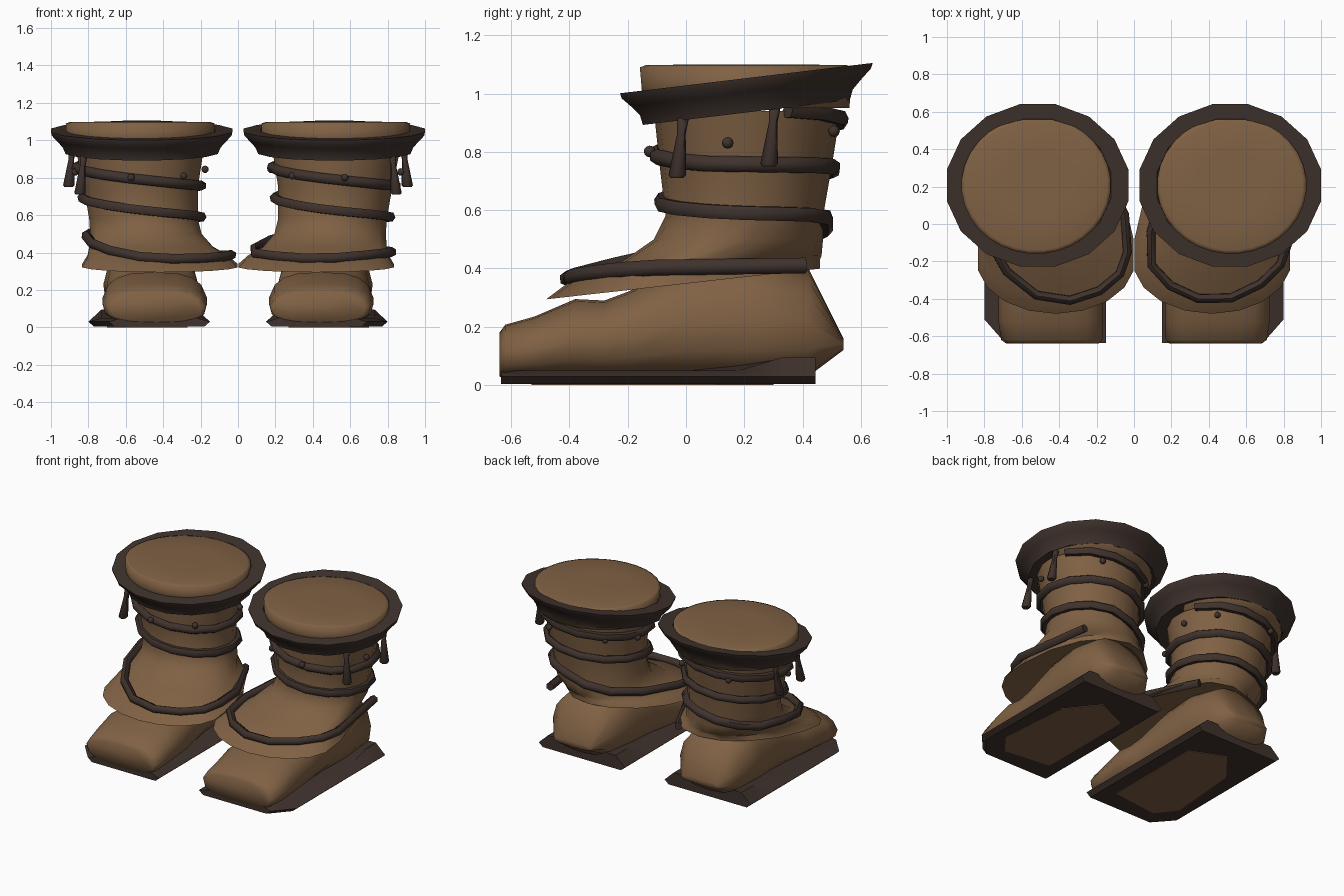
import bpy, bmesh
from math import sin, cos, pi, radians, copysign
from mathutils import Vector

default_cube = bpy.data.objects.get("Cube")
if default_cube:
    bpy.data.objects.remove(default_cube, do_unlink=True)


def make_material(name, colour):
    mat = bpy.data.materials.new(name)
    mat.use_nodes = True
    mat.diffuse_color = (*colour, 1)
    mat.node_tree.nodes["Principled BSDF"].inputs["Base Color"].default_value = (*colour, 1)
    return mat


brown = make_material("brown leather", (0.215, 0.12, 0.058))
dark = make_material("dark leather", (0.05, 0.032, 0.026))


def smooth(obj, angle):
    bpy.ops.object.select_all(action="DESELECT")
    obj.select_set(True)
    bpy.context.view_layer.objects.active = obj
    bpy.ops.object.shade_smooth_by_angle(angle=radians(angle))


def loft(name, rings, mat, side, angle=45):
    """Skin closed rings of points, cap both ends; side mirrors x."""
    bm = bmesh.new()
    loops = [[bm.verts.new((side * x, y, z)) for x, y, z in ring] for ring in rings]
    for low, high in zip(loops, loops[1:]):
        for i in range(len(low)):
            j = (i + 1) % len(low)
            bm.faces.new((low[i], low[j], high[j], high[i]))
    bm.faces.new(loops[0])
    bm.faces.new(loops[-1])
    bmesh.ops.recalc_face_normals(bm, faces=bm.faces)
    mesh = bpy.data.meshes.new(name)
    bm.to_mesh(mesh)
    bm.free()
    mesh.materials.append(mat)
    obj = bpy.data.objects.new(name, mesh)
    bpy.context.collection.objects.link(obj)
    smooth(obj, angle)


def egg_point(a, x0, x1, y0, ym, y1, z, tilt):
    """Point on an oval whose front and back radii differ, tilted along y."""
    s = sin(a)
    y = ym + s * ((y1 - ym) if s > 0 else (ym - y0))
    return Vector(((x0 + x1) / 2 + cos(a) * (x1 - x0) / 2, y, z + tilt * y))


def egg_ring(params, count):
    return [egg_point(2 * pi * (i + 0.5) / count, *params) for i in range(count)]


def oval_ring(x, rx, ry, z, tilt, count):
    y = 0.207
    return egg_ring((x - rx, x + rx, y - ry, y, y + ry, z, tilt), count)


# Shaft levels from skirt lip to top: x0, x1, y0, ym, y1, z, tilt
SHAFT = [
    (-0.005, 0.84, -0.48, -0.2, 0.46, 0.348, 0.112),
    (0.05, 0.81, -0.40, -0.15, 0.46, 0.39, 0.09),
    (0.13, 0.80, -0.22, 0.0, 0.465, 0.43, 0.03),
    (0.19, 0.795, -0.11, 0.18, 0.47, 0.5, 0),
    (0.21, 0.80, -0.07, 0.2, 0.47, 0.58, 0),
    (0.21, 0.83, -0.09, 0.2, 0.50, 0.75, 0),
    (0.18, 0.87, -0.11, 0.2, 0.53, 0.94, 0),
]
SKIRT_INSIDE = (0.22, 0.66, -0.25, -0.1, 0.40, 0.37, 0.1)

# Foot sections from toe to heel: y, x centre, half width, bottom, top
FOOT = [
    (-0.64, 0.435, 0.245, 0.03, 0.18),
    (-0.62, 0.44, 0.27, 0.02, 0.207),
    (-0.52, 0.445, 0.28, 0.02, 0.235),
    (-0.38, 0.445, 0.28, 0.02, 0.295),
    (-0.28, 0.445, 0.27, 0.02, 0.29),
    (-0.2, 0.45, 0.26, 0.02, 0.32),
    (0, 0.46, 0.25, 0.02, 0.42),
    (0.2, 0.47, 0.25, 0.02, 0.44),
    (0.42, 0.48, 0.23, 0.03, 0.4),
    (0.54, 0.48, 0.14, 0.12, 0.16),
]

# Wrapped cord: turn -> shaft level; upper turns shared, last turn per boot
UPPER_CORD = [(0.1, 5.95), (0.5, 5.5), (0.75, 5.15), (0.9, 5), (1.2, 4.95),
              (1.5, 4.6), (1.75, 4.2), (1.9, 4.05), (2.2, 3.9)]
LOWER_CORD = {
    1: [(2.4, 2.5), (2.55, 1.3), (2.75, 1), (2.9, 1.3), (3, 1.3)],
    -1: [(2.5, 2.7), (2.68, 1.3), (2.75, 1), (3, 1)],
}
CORD_TAIL = {1: [(0.74, 0.41, 0.41)], -1: [(-0.05, 0.05, 0.385), (-0.21, 0.38, 0.385)]}


def squarish(v):
    return copysign(abs(v) ** 0.7, v)


def foot_ring(y, xc, half, low, high, count=16):
    """Rounded section, narrower towards the top."""
    ring = []
    for i in range(count):
        a = 2 * pi * i / count
        across, up = squarish(cos(a)), squarish(sin(a))
        ring.append((xc + half * across * (1 - 0.12 * max(up, 0)), y,
                     (low + high) / 2 + (high - low) / 2 * up))
    return ring


def shaft_point(a, level):
    """Point on the shaft surface at a fractional level."""
    i = min(int(level), len(SHAFT) - 2)
    return egg_point(a, *SHAFT[i]).lerp(egg_point(a, *SHAFT[i + 1]), level - i)


def key_value(keys, t):
    for (t0, v0), (t1, v1) in zip(keys, keys[1:]):
        if t <= t1:
            return v0 + (v1 - v0) * max(0, t - t0) / (t1 - t0)
    return keys[-1][1]


def make_cord(name, side):
    points, steps = [], 14
    for i in range(1, 3 * steps + 1):
        turn = i / steps
        a = 2 * pi * turn
        # both cords wind the same way, so reflect the angle on the mirrored boot
        local = a if side > 0 else pi - a
        p = shaft_point(local, key_value(UPPER_CORD + LOWER_CORD[side], turn))
        p += Vector((cos(local), sin(local), 0.7)) * 0.015
        points.append((side * p.x, p.y, p.z))
    points += CORD_TAIL[side]
    curve = bpy.data.curves.new(name, "CURVE")
    curve.dimensions = "3D"
    curve.bevel_depth = 0.027
    curve.bevel_resolution = 1
    curve.use_fill_caps = True
    spline = curve.splines.new("POLY")
    spline.points.add(len(points) - 1)
    for sp, p in zip(spline.points, points):
        sp.co = (*p, 1)
    curve.materials.append(dark)
    obj = bpy.data.objects.new(name, curve)
    bpy.context.collection.objects.link(obj)
    bpy.ops.object.select_all(action="DESELECT")
    obj.select_set(True)
    bpy.context.view_layer.objects.active = obj
    bpy.ops.object.convert(target="MESH")
    smooth(bpy.context.object, 60)


def sole_ring(inset, height):
    """Sole outline with its sides moved in by inset; height gives z from y."""
    outline = [(0.15, 0.445), (0.8, 0.445), (0.8, 0.33), (0.8, 0.18), (0.8, -0.51),
               (0.69, -0.635), (0.15, -0.635), (0.15, 0.18), (0.15, 0.33)]
    return [(x - copysign(inset, x - 0.48), y, height(y)) for x, y in outline]


def rim_height(y):
    return 0.095 if y > 0.3 else 0.05


def tassel(name, x, y, top, side):
    shape = [(0.012, 0), (0.02, 0.01), (0.015, 0.06), (0.03, 0.2), (0.022, 0.21)]
    rings = []
    for r, drop in shape:
        lean = 0.1 * drop
        rings.append([(x + lean + r * cos(k * pi / 4), y - lean + r * sin(k * pi / 4), top - drop)
                      for k in range(8)])
    loft(name, rings, dark, side)


for side, label in ((1, "left"), (-1, "right")):
    # Foot and shaft with flared skirt
    loft(label + "_foot", [foot_ring(*section) for section in FOOT], brown, side, 75)
    loft(label + "_shaft", [egg_ring(p, 18) for p in [SKIRT_INSIDE] + SHAFT], brown, side, 55)

    # Sole with raised heel rim, and worn patch beneath
    loft(label + "_sole", [sole_ring(0.03, lambda y: 0.004), sole_ring(0, lambda y: 0.03),
                           sole_ring(0.07, rim_height)], dark, side, 30)
    patch = [(0.27, 0.2), (0.5, 0.3), (0.66, 0.1), (0.7, -0.4), (0.6, -0.53), (0.27, -0.49)]
    loft(label + "_sole_patch", [[(x, y, z) for x, y in patch] for z in (0, 0.005)], brown, side, 30)

    # Tilted cuff: x radius, y radius, height
    cuff = [(0.33, 0.3, 0.92), (0.415, 0.362, 0.91), (0.43, 0.372, 0.945), (0.462, 0.405, 0.98),
            (0.49, 0.436, 1.01), (0.494, 0.442, 1.028), (0.4, 0.36, 1.028), (0.37, 0.33, 0.99)]
    loft(label + "_cuff", [oval_ring(0.515, *p, 0.12, 16) for p in cuff], dark, side, 40)

    # Flat cap filling the cuff
    cap = [(0.395, 0.355, 0.95), (0.40, 0.367, 1.09), (0.38, 0.347, 1.097), (0.2, 0.18, 1.1)]
    loft(label + "_cap", [oval_ring(0.523, *p, 0, 32) for p in cap], brown, side, 100)

    make_cord(label + "_cord", side)

    # Beads around the shaft
    for n, degrees in enumerate((229, 278, 350, 64, 131, 168)):
        a = radians(degrees)
        p = shaft_point(a, 5.4) + Vector((cos(a), sin(a), 0)) * 0.03
        bpy.ops.mesh.primitive_uv_sphere_add(segments=10, ring_count=6, radius=0.02,
                                             location=(side * p.x, p.y, 0.815 + 0.11 * p.y))
        bead = bpy.context.object
        bead.name = f"{label}_bead_{n + 1}"
        bead.data.materials.append(dark)
        smooth(bead, 60)

    # Hanging tassels on the outer side
    tassel(label + "_front_tassel", 0.825, -0.01, 0.92, side)
    tassel(label + "_back_tassel", 0.885, 0.305, 0.96, side)
